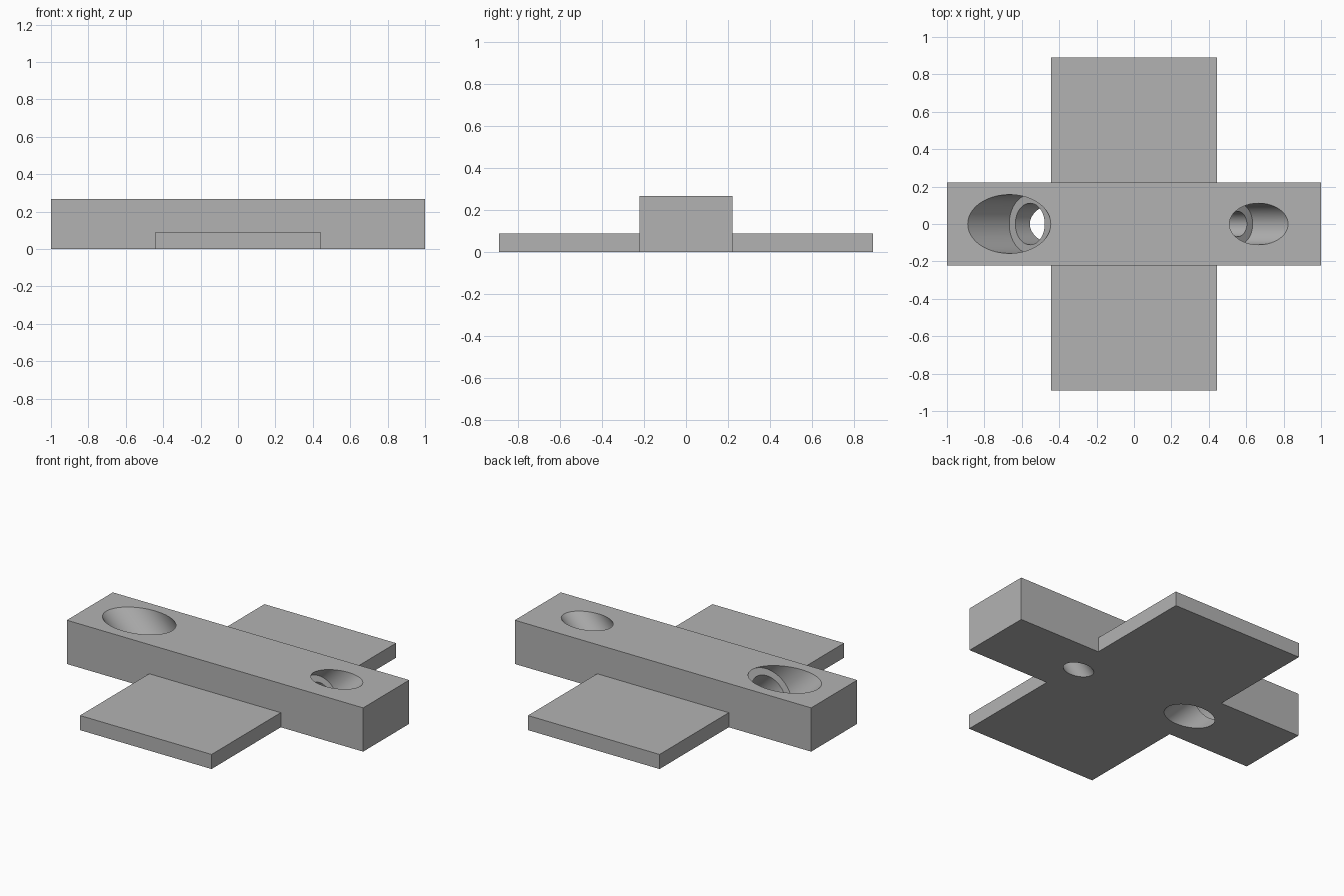
import bpy
from math import radians, sin, cos
from mathutils import Vector

cube = bpy.data.objects.get("Cube")
if cube:
    bpy.data.objects.remove(cube, do_unlink=True)

# Single grey material
GREY = (0.45, 0.45, 0.45, 1.0)
mat = bpy.data.materials.new("plain grey")
mat.use_nodes = True
mat.diffuse_color = GREY
mat.node_tree.nodes["Principled BSDF"].inputs["Base Color"].default_value = GREY

BAR_H = 0.267
BORE_DEPTH = 0.157  # along the tilted axis


def box(name, sx, sy, sz):
    """Box standing on the ground, centred in x and y."""
    bpy.ops.mesh.primitive_cube_add(size=1, location=(0, 0, sz / 2))
    obj = bpy.context.object
    obj.name = name
    obj.scale = (sx, sy, sz)
    bpy.ops.object.transform_apply(location=True, rotation=True, scale=True)
    obj.data.materials.append(mat)
    return obj


def rod(name, radius, start, end, origin, tilt):
    """Cylinder between two distances along an axis tilted about y."""
    axis = Vector((sin(tilt), 0, cos(tilt)))
    bpy.ops.mesh.primitive_cylinder_add(
        vertices=96, radius=radius, depth=end - start,
        location=origin + axis * (start + end) / 2, rotation=(0, tilt, 0))
    obj = bpy.context.object
    obj.name = name
    obj.hide_render = True
    obj.data.materials.append(mat)
    return obj


def combine(target, tool, operation):
    """Apply a boolean and discard the tool."""
    mod = target.modifiers.new(operation.lower(), 'BOOLEAN')
    mod.operation = operation
    mod.solver = 'EXACT'
    mod.object = tool
    bpy.context.view_layer.objects.active = target
    bpy.ops.object.modifier_apply(modifier=mod.name)
    bpy.data.objects.remove(tool, do_unlink=True)


# Raised bar crossing a thin plate
body = box("cross_body", 2.0, 0.444, BAR_H)
combine(body, box("base_plate", 0.888, 1.778, 0.089), 'UNION')

# Slanted counterbored holes: side, bore radius, through radius
for side, bore, through in ((-1, 0.157, 0.111), (1, 0.111, 0.067)):
    mouth = Vector((side * 0.667, 0, BAR_H))
    tilt = side * radians(45)
    combine(body, rod("bore_cutter", bore, -BORE_DEPTH, 0.4, mouth, tilt), 'DIFFERENCE')
    combine(body, rod("through_cutter", through, -0.8, 0.1, mouth, tilt), 'DIFFERENCE')

# Smooth hole walls, sharp edges
bpy.ops.object.select_all(action='DESELECT')
body.select_set(True)
bpy.context.view_layer.objects.active = body
bpy.ops.object.shade_smooth_by_angle(angle=radians(30))
